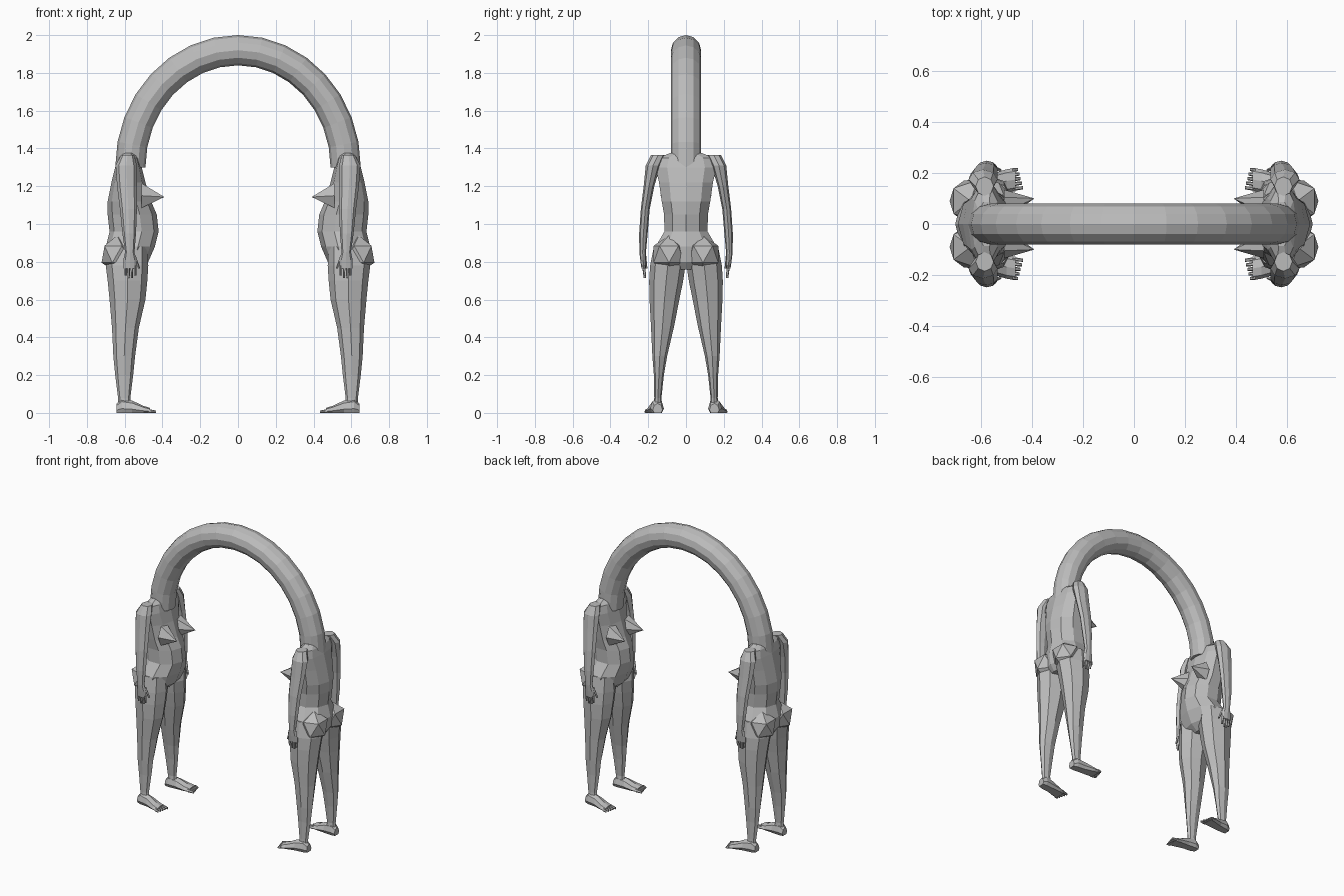
import bpy, bmesh, math
from mathutils import Vector

if "Cube" in bpy.data.objects:
    bpy.data.objects.remove(bpy.data.objects["Cube"])

grey = bpy.data.materials.new("stone grey")
grey.diffuse_color = (0.5, 0.5, 0.5, 1)
grey.use_nodes = True
grey.node_tree.nodes["Principled BSDF"].inputs["Base Color"].default_value = grey.diffuse_color


def add_rings(bm, rings):
    """Bridge a list of point rings and cap both ends."""
    loops = [[bm.verts.new(p) for p in r] for r in rings]
    n = len(loops[0])
    for a, b in zip(loops, loops[1:]):
        for i in range(n):
            j = (i + 1) % n
            bm.faces.new((a[i], a[j], b[j], b[i]))
    bm.faces.new(loops[0][::-1])
    bm.faces.new(loops[-1])


def oval(z, back, front, y0, y1, n=8):
    """Horizontal oval ring between x and y limits."""
    cx, rx, cy, ry = (back + front) / 2, (front - back) / 2, (y0 + y1) / 2, (y1 - y0) / 2
    return [(cx + rx * math.cos(2 * math.pi * i / n),
             cy + ry * math.sin(2 * math.pi * i / n), z) for i in range(n)]


def upright(x, y, w, top, n=8):
    """Vertical oval ring across x, flattened on the ground."""
    c = 0.3 * top
    return [(x, y + w * math.cos(2 * math.pi * i / n),
             max(0, c + (top - c) * math.sin(2 * math.pi * i / n))) for i in range(n)]


def finish(name, bm, mirror=None):
    bmesh.ops.recalc_face_normals(bm, faces=bm.faces)
    me = bpy.data.meshes.new(name)
    bm.to_mesh(me)
    bm.free()
    me.materials.append(grey)
    ob = bpy.data.objects.new(name, me)
    bpy.context.collection.objects.link(ob)
    if mirror:
        m = ob.modifiers.new("mirror", 'MIRROR')
        m.use_axis = mirror
        m.use_mirror_merge = False
    return ob


ONE = (True, False, False)    # both figures
FOUR = (True, True, False)    # both sides of both figures

# arched tube joining the two necks
bm = bmesh.new()
rings = []
for k in range(17):
    t = math.pi * k / 16
    c = Vector((-0.57 * math.cos(t), 0, 1.30 + 0.62 * math.sin(t)))
    nrm = Vector((-0.62 * math.cos(t), 0, 0.57 * math.sin(t))).normalized()
    rings.append([c + 0.08 * (nrm * math.cos(a) + Vector((0, 1, 0)) * math.sin(a))
                  for a in (2 * math.pi * i / 12 for i in range(12))])
add_rings(bm, rings)
finish("neck_arch", bm)

# torso: height, back, front, half width
bm = bmesh.new()
add_rings(bm, [oval(z, b, f, -w, w, 10) for z, b, f, w in [
    (.76, -.66, -.52, .10), (.80, -.69, -.475, .17), (.88, -.70, -.44, .17),
    (.96, -.68, -.42, .12), (1.05, -.69, -.43, .122), (1.12, -.69, -.46, .135),
    (1.22, -.67, -.49, .15), (1.30, -.65, -.51, .17), (1.35, -.635, -.525, .155),
    (1.375, -.615, -.54, .09)]])
finish("torso", bm, ONE)

# buttocks
bm = bmesh.new()
bmesh.ops.create_icosphere(bm, subdivisions=1, radius=1)
for v in bm.verts:
    v.co = (-.64 + .092 * v.co.x, .09 + .095 * v.co.y, .84 + .1 * v.co.z)
finish("buttock", bm, FOUR)

# pointed breasts
bm = bmesh.new()
base = [bm.verts.new((-.51, .075 + .06 * math.cos(a), 1.15 + .075 * math.sin(a)))
        for a in (2 * math.pi * i / 6 for i in range(6))]
tip = bm.verts.new((-.39, .10, 1.143))
for i in range(6):
    bm.faces.new((base[i], base[(i + 1) % 6], tip))
bm.faces.new(base[::-1])
finish("breast", bm, FOUR)

# legs: height, back, front, inner, outer
bm = bmesh.new()
add_rings(bm, [oval(*r) for r in [
    (.88, -.68, -.48, .04, .17), (.78, -.70, -.475, .003, .19), (.70, -.69, -.48, .015, .195),
    (.60, -.68, -.49, .035, .193), (.45, -.667, -.525, .065, .185), (.30, -.66, -.545, .10, .178),
    (.20, -.65, -.555, .117, .17), (.08, -.635, -.57, .13, .168), (.03, -.635, -.565, .125, .172)]])
finish("leg", bm, FOUR)

# feet with toes
bm = bmesh.new()
add_rings(bm, [upright(*r) for r in [
    (-.642, .15, .026, .05), (-.615, .153, .036, .075), (-.56, .158, .037, .065),
    (-.50, .168, .046, .037), (-.465, .174, .046, .026)]])
for i in range(5):
    y = .138 + .018 * i
    end = -.434 - .005 * i
    add_rings(bm, [upright(-.475, y, .009, .022, 6), upright(end, y + .004, .006, .014, 6)])
finish("foot", bm, FOUR)

# arms with hands: height, back, front, inner, outer
bm = bmesh.new()
add_rings(bm, [oval(*r) for r in [
    (1.365, -.62, -.55, .11, .185), (1.31, -.648, -.535, .135, .213), (1.20, -.64, -.535, .168, .224),
    (1.08, -.625, -.535, .192, .239), (.95, -.612, -.54, .203, .248), (.85, -.598, -.548, .212, .247),
    (.81, -.607, -.537, .212, .242), (.765, -.607, -.537, .212, .236)]])
for i in range(4):
    x = -.597 + .0175 * i
    low = .715 + (.012 if i in (0, 3) else 0)
    add_rings(bm, [oval(.78, x - .008, x + .008, .214, .234, 5),
                   oval(low, x - .006, x + .006, .212, .224, 5)])
add_rings(bm, [oval(.83, -.56, -.54, .21, .23, 5), oval(.765, -.53, -.518, .204, .216, 5)])
finish("arm", bm, FOUR)
